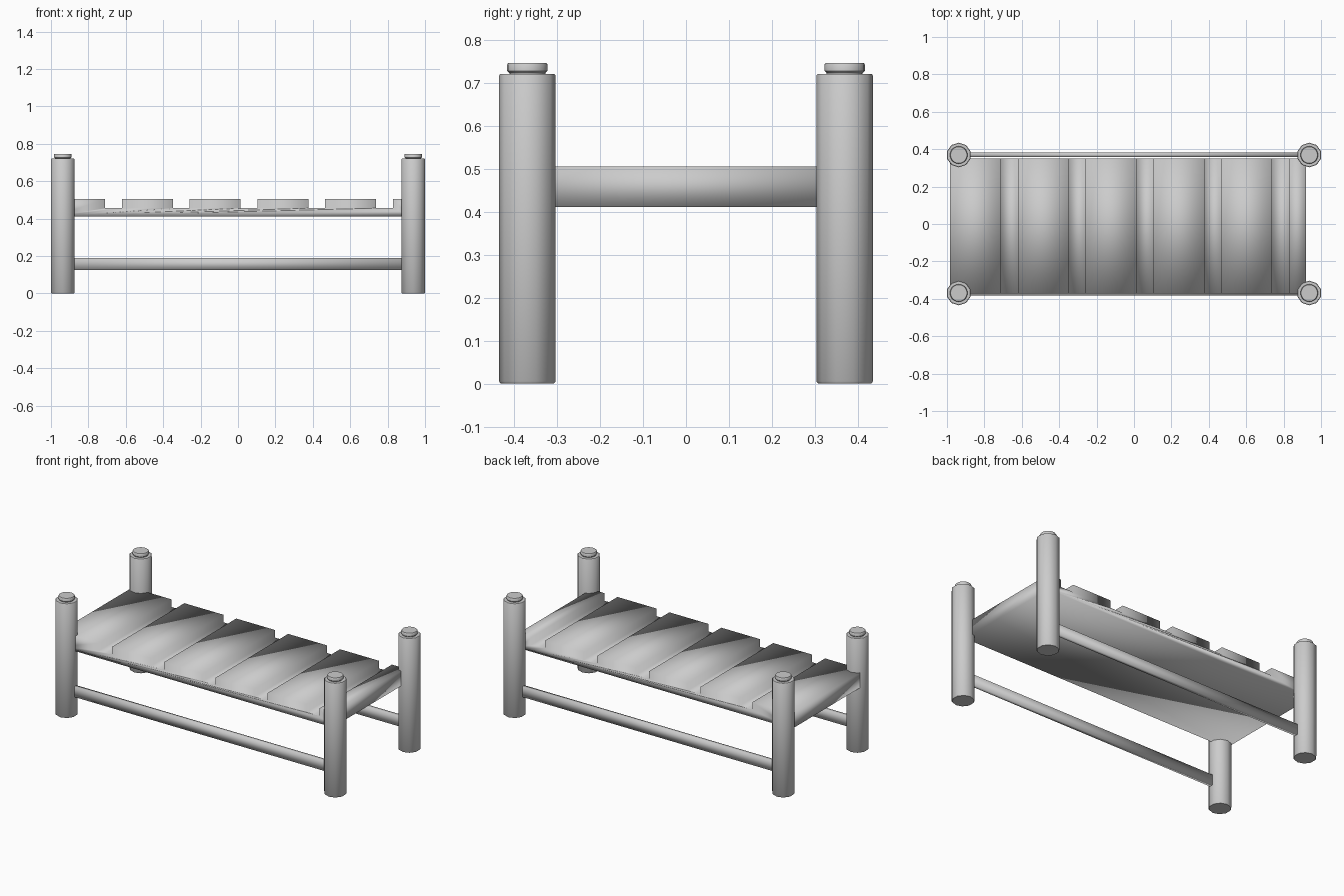
import bpy, bmesh, math

if "Cube" in bpy.data.objects:
    bpy.data.objects.remove(bpy.data.objects["Cube"])


def finish(name, bm, angle=None):
    bmesh.ops.recalc_face_normals(bm, faces=bm.faces)
    mesh = bpy.data.meshes.new(name)
    bm.to_mesh(mesh)
    bm.free()
    ob = bpy.data.objects.new(name, mesh)
    bpy.context.collection.objects.link(ob)
    bpy.ops.object.select_all(action='DESELECT')
    ob.select_set(True)
    bpy.context.view_layer.objects.active = ob
    if angle is None:
        bpy.ops.object.shade_smooth()
    else:
        bpy.ops.object.shade_smooth_by_angle(angle=math.radians(angle))
    return ob


def lathe(name, profile, sides, x, y):
    """Stack of rings (radius, z), closed at both ends; a vertex points along y."""
    bm = bmesh.new()
    rings = []
    for r, z in profile:
        rings.append([bm.verts.new((x + r * math.sin(2 * math.pi * i / sides),
                                    y + r * math.cos(2 * math.pi * i / sides), z))
                      for i in range(sides)])
    for a, b in zip(rings, rings[1:]):
        for i in range(sides):
            j = (i + 1) % sides
            bm.faces.new((a[i], a[j], b[j], b[i]))
    bm.faces.new(rings[0])
    bm.faces.new(rings[-1])
    return finish(name, bm, 40)


def extrude_xz(name, outline, y0, y1):
    """Outline in x and z, extruded along y."""
    bm = bmesh.new()
    face = bm.faces.new([bm.verts.new((x, y0, z)) for x, z in outline])
    new = bmesh.ops.extrude_face_region(bm, geom=[face])['geom']
    bmesh.ops.translate(bm, vec=(0, y1 - y0, 0),
                        verts=[v for v in new if isinstance(v, bmesh.types.BMVert)])
    return finish(name, bm)


# Corner posts (ten-sided) with round caps
POST = [(0.062, 0), (0.066, 0.005), (0.066, 0.716), (0.063, 0.72)]
CAP = [(0.042, 0.715), (0.042, 0.722), (0.047, 0.727), (0.047, 0.742), (0.044, 0.746)]
for sx, xn in ((-1, "left"), (1, "right")):
    for sy, yn in ((-1, "front"), (1, "back")):
        lathe(f"{yn}_{xn}_post", POST, 10, sx * 0.937, sy * 0.369)
        lathe(f"{yn}_{xn}_post_cap", CAP, 20, sx * 0.937, sy * 0.369)

# Slatted bed: one slab with five grooves across the top
LOW, GROOVE, TOP = 0.41, 0.457, 0.505
outline = [(-0.985, LOW), (-0.985, TOP)]
for i in range(5):
    a = -0.71 + 0.362 * i
    b = a + 0.09
    outline += [(a, TOP), (a, GROOVE), (b, GROOVE), (b, TOP)]
outline += [(0.92, TOP), (0.92, LOW)]
extrude_xz("slatted_bed", outline, -0.371, 0.351)

# Lower side rails
RAIL = [(-0.93, 0.125), (-0.93, 0.19), (0.93, 0.19), (0.93, 0.125)]
extrude_xz("front_rail", RAIL, -0.381, -0.358)
extrude_xz("back_rail", RAIL, 0.358, 0.381)
